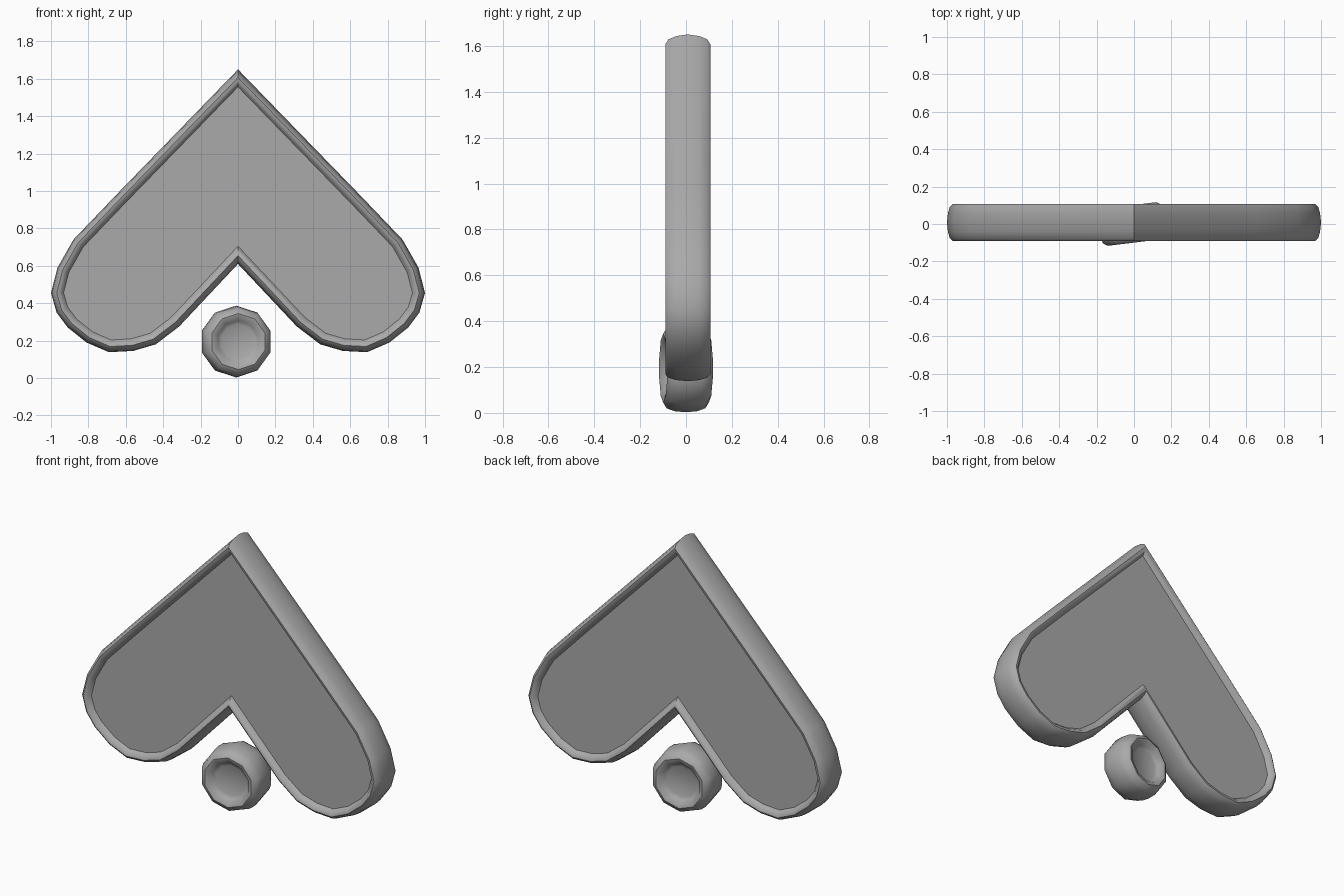
import bpy, bmesh, math
from mathutils import Vector

cube = bpy.data.objects.get("Cube")
if cube:
    bpy.data.objects.remove(cube, do_unlink=True)

grey = bpy.data.materials.new("plain grey")
grey.use_nodes = True
grey.diffuse_color = (0.4, 0.4, 0.4, 1)
grey.node_tree.nodes["Principled BSDF"].inputs["Base Color"].default_value = (0.4, 0.4, 0.4, 1)


def inset(outline, d):
    """Mitred inward offset of a clockwise outline."""
    pts, n = [], len(outline)
    for i, p in enumerate(outline):
        a = (p - outline[i - 1]).normalized()
        b = (outline[(i + 1) % n] - p).normalized()
        na, nb = Vector((a.y, -a.x)), Vector((b.y, -b.x))
        pts.append(p + (na + nb) * d / (1 + na.dot(nb)))
    return pts


def rimmed_plate(name, outline, profile, location, turn=0):
    """Sweep the rim profile (inset, depth) round the outline and cap both sides."""
    bm = bmesh.new()
    rings = [[bm.verts.new((p.x, y, p.y)) for p in inset(outline, d)] for d, y in profile]
    n = len(outline)
    for r, s in zip(rings, rings[1:]):
        for i in range(n):
            j = (i + 1) % n
            bm.faces.new((r[i], r[j], s[j], s[i]))
    caps = [bm.faces.new(rings[0]), bm.faces.new(rings[-1])]
    bmesh.ops.recalc_face_normals(bm, faces=bm.faces)
    bmesh.ops.triangulate(bm, faces=caps)
    mesh = bpy.data.meshes.new(name)
    bm.to_mesh(mesh)
    bm.free()
    mesh.materials.append(grey)
    obj = bpy.data.objects.new(name, mesh)
    bpy.context.collection.objects.link(obj)
    obj.location = location
    obj.rotation_euler.z = turn
    bpy.ops.object.select_all(action="DESELECT")
    obj.select_set(True)
    bpy.context.view_layer.objects.active = obj
    bpy.ops.object.shade_smooth_by_angle(angle=math.radians(42))


def both_sides(half):
    """Mirror a half profile, front to back."""
    return [(d, -y) for d, y in reversed(half)] + [(0, 0)] + half


# Upside-down heart with a rounded rim and recessed panels
half = [(0.66, 0.97), (0.88, 0.74), (0.965, 0.59), (1.0, 0.455), (0.97, 0.35),
        (0.91, 0.27), (0.81, 0.19), (0.69, 0.138), (0.56, 0.145), (0.44, 0.18), (0.315, 0.275)]
right = [Vector(p) for p in half]
left = [Vector((-p.x, p.y)) for p in reversed(right)]
heart = [Vector((0, 1.65))] + right + [Vector((0, 0.61))] + left
rim = [(0.005, 0.05), (0.015, 0.085), (0.03, 0.098), (0.045, 0.095), (0.057, 0.08), (0.065, 0.07)]
rimmed_plate("heart_plate", heart, both_sides(rim), (0, 0.008, 0))

# Ten-sided dished disc below the notch, slightly turned
disc = [Vector((math.sin(a), math.cos(a))) * 0.192
        for a in (i * math.tau / 10 for i in range(10))]
dish = [(0.004, 0.05), (0.016, 0.085), (0.04, 0.1), (0.06, 0.095), (0.077, 0.075), (0.095, 0.066)]
rimmed_plate("round_disc", disc, both_sides(dish), (-0.01, 0, 0.195), math.radians(7))
